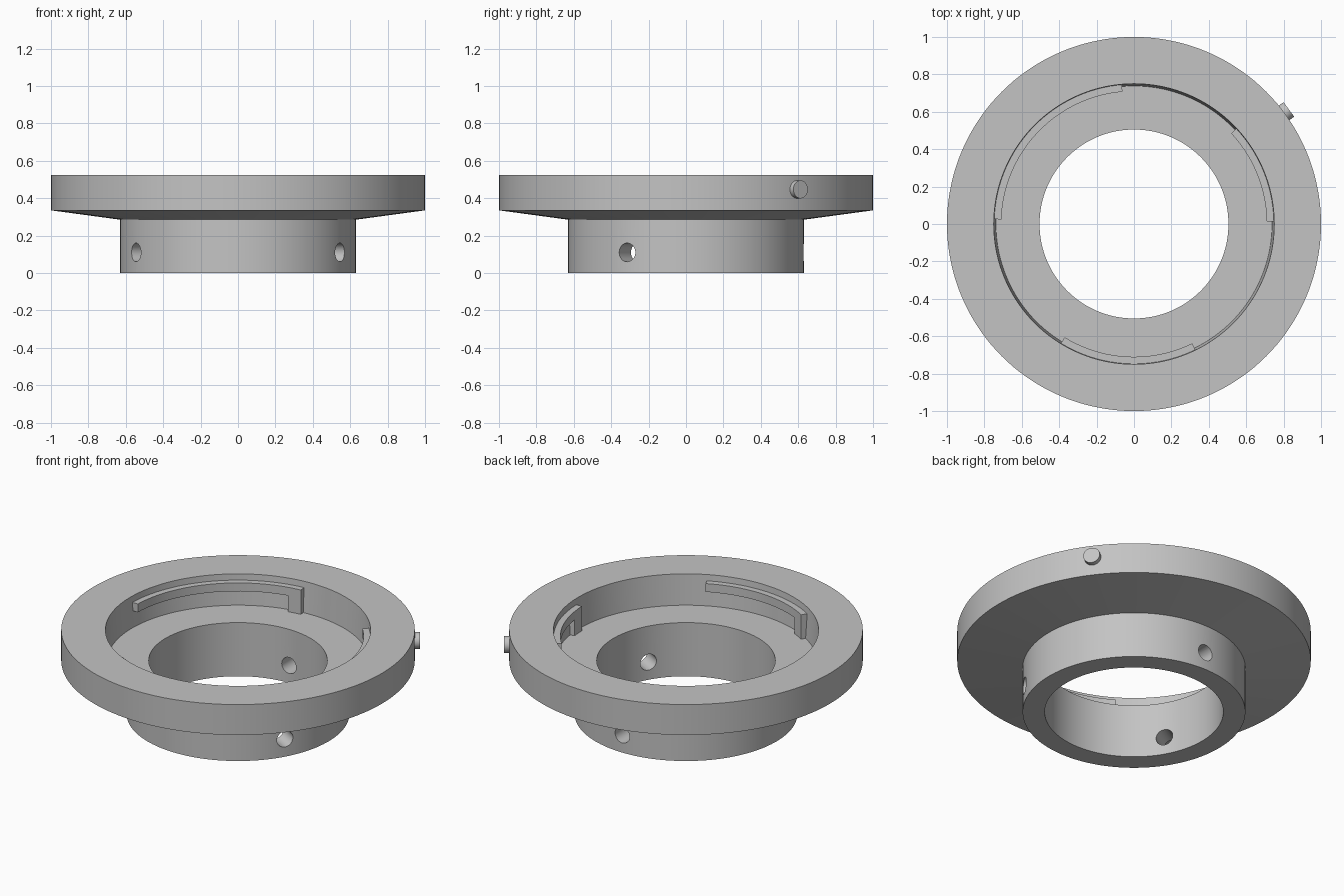
import bpy, bmesh, math
from mathutils import Matrix, Vector

if "Cube" in bpy.data.objects:
    bpy.data.objects.remove(bpy.data.objects["Cube"], do_unlink=True)

SEGMENTS = 144
FLOOR_Z, LUG_LOW, LUG_TOP = 0.335, 0.435, 0.487

grey = bpy.data.materials.new("machined_grey")
grey.use_nodes = True
colour = (0.55, 0.55, 0.55, 1)
grey.diffuse_color = colour
grey.node_tree.nodes["Principled BSDF"].inputs["Base Color"].default_value = colour


def polar(radius, degrees, z):
    a = math.radians(degrees)
    return Vector((radius * math.cos(a), radius * math.sin(a), z))


def make_object(name, bm):
    bmesh.ops.recalc_face_normals(bm, faces=bm.faces[:])
    mesh = bpy.data.meshes.new(name)
    bm.to_mesh(mesh)
    bm.free()
    mesh.materials.append(grey)
    obj = bpy.data.objects.new(name, mesh)
    bpy.context.collection.objects.link(obj)
    return obj


def activate(obj):
    bpy.ops.object.select_all(action="DESELECT")
    obj.select_set(True)
    bpy.context.view_layer.objects.active = obj


def smooth(obj):
    activate(obj)
    bpy.ops.object.shade_smooth_by_angle(angle=math.radians(25))


def lathe(name, profile):
    """Closed radius/height profile turned around z."""
    bm = bmesh.new()
    rings = [[bm.verts.new(polar(r, 360 * i / SEGMENTS, z)) for r, z in profile]
             for i in range(SEGMENTS)]
    n = len(profile)
    for i in range(SEGMENTS):
        a, b = rings[i], rings[(i + 1) % SEGMENTS]
        for j in range(n):
            k = (j + 1) % n
            bm.faces.new((a[j], b[j], b[k], a[k]))
    return make_object(name, bm)


def radial_cylinder(name, angle, r_in, r_out, z, radius):
    """Cylinder whose axis points outward from the centre."""
    bm = bmesh.new()
    bmesh.ops.create_cone(bm, cap_ends=True, segments=32, radius1=radius,
                          radius2=radius, depth=r_out - r_in)
    turn = Matrix.Rotation(math.radians(angle), 4, "Z") @ Matrix.Rotation(math.pi / 2, 4, "Y")
    place = Matrix.Translation(polar((r_in + r_out) / 2, angle, z))
    bmesh.ops.transform(bm, matrix=place @ turn, verts=bm.verts)
    return make_object(name, bm)


def bayonet_lug(name, start, end, r_in=0.71, r_out=0.752, tab=6.5):
    """Curved ledge with a stop tab reaching the floor at its start."""
    steps = 24
    angles = [start, start + tab / 2]
    angles += [start + tab + (end - start - tab) * i / steps for i in range(steps + 1)]
    heights = (FLOOR_Z, LUG_LOW, LUG_TOP)
    radii = (r_in, r_out)
    cells = {(i, 1) for i in range(len(angles) - 1)} | {(0, 0), (1, 0)}
    bm = bmesh.new()
    verts = {}

    def vert(i, j, k):
        if (i, j, k) not in verts:
            verts[i, j, k] = bm.verts.new(polar(radii[k], angles[i], heights[j]))
        return verts[i, j, k]

    for i, j in sorted(cells):
        corners = [(i, j), (i + 1, j), (i + 1, j + 1), (i, j + 1)]
        for k in (0, 1):
            bm.faces.new([vert(*c, k) for c in corners])
        neighbours = [(i, j - 1), (i + 1, j), (i, j + 1), (i - 1, j)]
        for s, cell in enumerate(neighbours):
            if cell not in cells:
                p, q = corners[s], corners[(s + 1) % 4]
                bm.faces.new((vert(*p, 0), vert(*q, 0), vert(*q, 1), vert(*p, 1)))
    return make_object(name, bm)


# Flanged body: collar, tapered underside, rim, recess and bore
body = lathe("flanged_body", [
    (0.505, 0), (0.63, 0), (0.63, 0.285), (1, 0.335), (1, 0.525),
    (0.75, 0.525), (0.738, FLOOR_Z), (0.505, FLOOR_Z)])

# Three set-screw holes through the collar
for angle in (-150, -30, 90):
    cutter = radial_cylinder("hole_cutter", angle, 0.4, 0.75, 0.11, 0.05)
    cutter.hide_render = True
    cut = body.modifiers.new("screw_hole", "BOOLEAN")
    cut.operation = "DIFFERENCE"
    cut.solver = "EXACT"
    cut.object = cutter
    activate(body)
    bpy.ops.object.modifier_apply(modifier=cut.name)
    bpy.data.objects.remove(cutter, do_unlink=True)
smooth(body)

# Bayonet lugs inside the recess
for name, start, end in (("back_lug", 95, 178), ("left_lug", 1, 43), ("front_lug", 238.5, 296)):
    smooth(bayonet_lug(name, start, end))

# Index pin on the rim
smooth(radial_cylinder("index_pin", 36.5, 0.95, 1.03, 0.447, 0.048))
